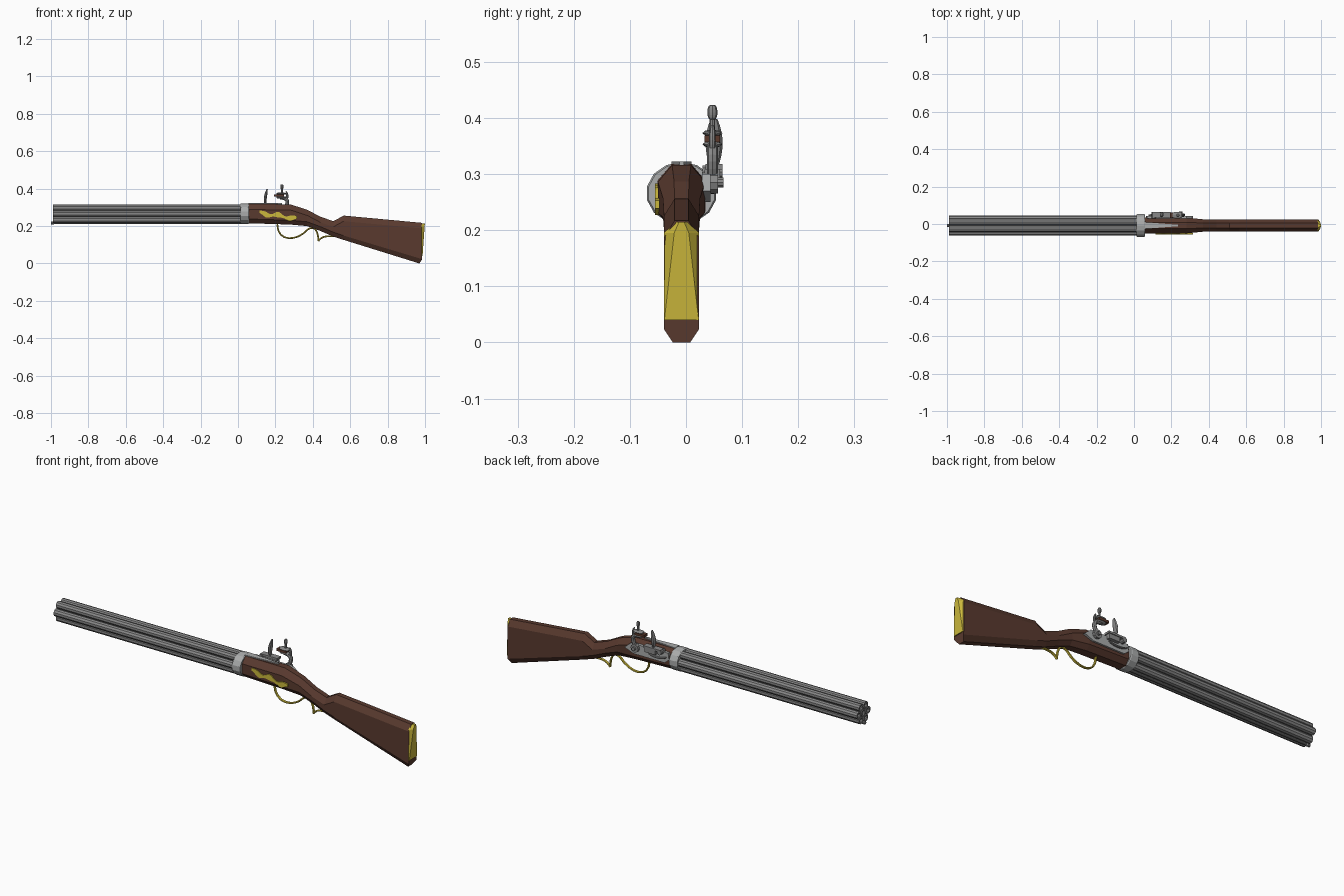
import bpy, bmesh
from math import sin, cos, pi
from mathutils import Vector
from mathutils.geometry import interpolate_bezier

cube = bpy.data.objects.get("Cube")
if cube:
    bpy.data.objects.remove(cube, do_unlink=True)

CENTRE = -.008       # y of the barrels and stock
LOCK = .047          # y of the lock parts
AXIS = .266          # height of the barrel axis


def material(name, red, green, blue):
    mat = bpy.data.materials.new(name)
    mat.use_nodes = True
    colour = (red, green, blue, 1)
    mat.diffuse_color = colour
    mat.node_tree.nodes["Principled BSDF"].inputs["Base Color"].default_value = colour
    return mat


WOOD = material("walnut", .1, .042, .028)
BRASS = material("brass", .6, .48, .045)
STEEL = material("barrel_steel", .25, .25, .25)
BRIGHT = material("bright_steel", .4, .41, .41)
FLINT = material("flint", .1, .04, .025)


def loft(name, rings, mat):
    """Skin a list of equal-length rings and cap both ends."""
    bm = bmesh.new()
    loops = [[bm.verts.new(point) for point in ring] for ring in rings]
    count = len(loops[0])
    for near, far in zip(loops, loops[1:]):
        for i in range(count):
            j = (i + 1) % count
            bm.faces.new((near[i], near[j], far[j], far[i]))
    bm.faces.new(loops[0])
    bm.faces.new(loops[-1])
    bmesh.ops.recalc_face_normals(bm, faces=bm.faces)
    mesh = bpy.data.meshes.new(name)
    bm.to_mesh(mesh)
    bm.free()
    mesh.materials.append(mat)
    bpy.context.collection.objects.link(bpy.data.objects.new(name, mesh))


def circle(sides, turn=0):
    angles = [turn + 2 * pi * i / sides for i in range(sides)]
    return [(cos(angle), sin(angle)) for angle in angles]


def turned(name, profile, y, z, mat, sides=10, squash=1):
    """Round part along x from (x, radius) steps."""
    loft(name, [[(x, y + radius * c, z + squash * radius * s)
                 for c, s in circle(sides, pi / sides)] for x, radius in profile], mat)


def prism(name, outline, y, depth, mat):
    """Extrude an x-z outline along y, centred on y."""
    loft(name, [[(x, y + side * depth / 2, z) for x, z in outline] for side in (-1, 1)], mat)


def disc(name, x, z, radius, y, depth, mat):
    prism(name, [(x + radius * c, z + radius * s) for c, s in circle(10)], y, depth, mat)


def block(name, left, right, low, high, y, depth, mat):
    prism(name, [(left, low), (right, low), (right, high), (left, high)], y, depth, mat)


def tube(name, points, radius, y, mat, wide=1, taper=0):
    """Tube along an x-z line or Bezier arc, thinned toward its ends by taper."""
    knots = [Vector((x, y, z)) for x, z in points]
    path = interpolate_bezier(knots[0], knots[min(1, len(knots) - 2)],
                              knots[max(-2, 1 - len(knots))], knots[-1], 9)
    rings = []
    for i, point in enumerate(path):
        along = path[min(i + 1, 8)] - path[max(i - 1, 0)]
        across = Vector((-along.z, 0, along.x)).normalized()
        size = radius * (1 - taper * (i / 4 - 1) ** 2)
        rings.append([point + size * (c * across + Vector((0, wide * s, 0)))
                      for c, s in circle(8)])
    loft(name, rings, mat)


# Seven hollow barrels: one in the middle and six around it
BORE = .0185
spots = [(0, 0)] + circle(6)
for number, (side, rise) in enumerate(spots):
    steps = [(.03, BORE), (-.99, BORE), (-.99, BORE * .6), (-.93, BORE * .6)]
    turned(f"barrel_{number}", steps, CENTRE + 2 * BORE * side, AXIS + 2 * BORE * rise, STEEL)

# Ramrod in the groove below, and the collar round the breech
turned("ramrod", [(.02, .006), (-.98, .006), (-.985, .008), (-1, .008)], CENTRE, .217, STEEL)
turned("breech_collar", [(.013, .06), (.018, .063), (.054, .063), (.059, .06)],
       CENTRE, AXIS, BRIGHT, sides=14, squash=.88)


# Stock: octagonal sections given by x, bottom and top; the width follows x
def section(x, low, high):
    width = min(.043, max(.031, .07 - .1 * x))
    lean = .015 if x > .9 else 0
    half = [(x, width / 2, low), (x + lean, width, low + .023),
            (x + lean, width, high - .03), (x + lean, width * .4, high)]
    return ([(q, CENTRE + y, z) for q, y, z in half] +
            [(q, CENTRE - y, z) for q, y, z in reversed(half)])


stations = [(.055, .215, .318), (.28, .208, .316), (.37, .2, .287), (.44, .174, .25),
            (.51, .144, .226), (.565, .126, .256), (.97, 0, .217)]
loft("stock", [section(*station) for station in stations], WOOD)


# Brass butt plate, tapering to a narrow top
def plate_ring(x, slope, low_half, top_half):
    half = [(low_half, .04), (top_half, .195), (top_half / 3, .215)]
    outline = half + [(-y, z) for y, z in reversed(half)]
    return [(x + slope * z, CENTRE + y, z) for y, z in outline]


loft("butt_plate", [plate_ring(.982, 0, .0315, .0315),
                    plate_ring(.984, .07, .0305, .013)], BRASS)

# Wavy brass side plate with three lobes
upper, lower = [], []
for i in range(25):
    t = i / 24
    middle = .27 - .03 * t + .006 * cos(4 * pi * t)
    lobe = .011 - .004 * cos(6 * pi * t)
    upper.append((.115 + t / 5, middle + lobe))
    lower.append((.115 + t / 5, middle - lobe))
prism("side_plate", upper + lower[::-1], CENTRE - .043, .008, BRASS)

# Trigger guard, finger hook and tail
guard_arcs = {
    "trigger_guard": [(.21, .21), (.21, .11), (.32, .12), (.37, .18)],
    "finger_hook": [(.37, .18), (.41, .21), (.43, .17), (.43, .12)],
    "guard_tail": [(.43, .12), (.45, .15), (.48, .145), (.515, .146)],
}
for name, points in guard_arcs.items():
    tube(name, points, .0045, CENTRE, BRASS, wide=1.6)

# Breech tang tapering back along the top of the stock
loft("breech_tang", [[(x, CENTRE + s * half, z) for s, z in
                      ((-1, .31), (1, .31), (1, .322), (-1, .322))]
                     for x, half in ((.055, .018), (.235, .004))], BRIGHT)

# Lock plate with a pointed tail
prism("lock_plate", [(.065, .27), (.09, .25), (.265, .25), (.315, .27), (.28, .3), (.07, .304)],
      .036, .015, BRIGHT)

# Priming pan, frizzen and frizzen spring
block("priming_pan", .13, .19, .285, .308, LOCK, .028, STEEL)
block("pan_cover", .1, .195, .308, .318, .05, .03, STEEL)
disc("frizzen_pivot", .105, .304, .012, LOCK, .036, STEEL)
tube("frizzen", [(.148, .31), (.14, .34), (.15, .37), (.156, .398)],
     .008, .05, STEEL, wide=1.9, taper=.6)
tube("frizzen_spring", [(.078, .282), (.1, .265), (.16, .265), (.18, .28)],
     .005, LOCK, STEEL, wide=1.3, taper=.4)

# Cock: base, swan neck, spur, jaws, flint and top screw
disc("cock_base", .25, .285, .021, LOCK, .02, STEEL)
disc("cock_screw", .25, .285, .009, LOCK + .01, .02, STEEL)
tube("cock_neck", [(.248, .285), (.27, .325), (.275, .35), (.225, .352)], .01, LOCK, STEEL)
tube("cock_spur", [(.258, .335), (.266, .35), (.266, .37), (.256, .386)],
     .006, LOCK, STEEL, taper=.5)
for name, height in (("lower_jaw", .353), ("upper_jaw", .373)):
    tube(name, [(.205, height), (.257, height)], .006, LOCK, STEEL, wide=3, taper=.5)
block("flint_stone", .192, .245, .357, .369, LOCK, .028, FLINT)
tube("jaw_screw", [(.235, .37), (.235, .405)], .005, LOCK, STEEL)
tube("screw_knob", [(.235, .397), (.235, .423)], .009, LOCK, STEEL, taper=.6)
